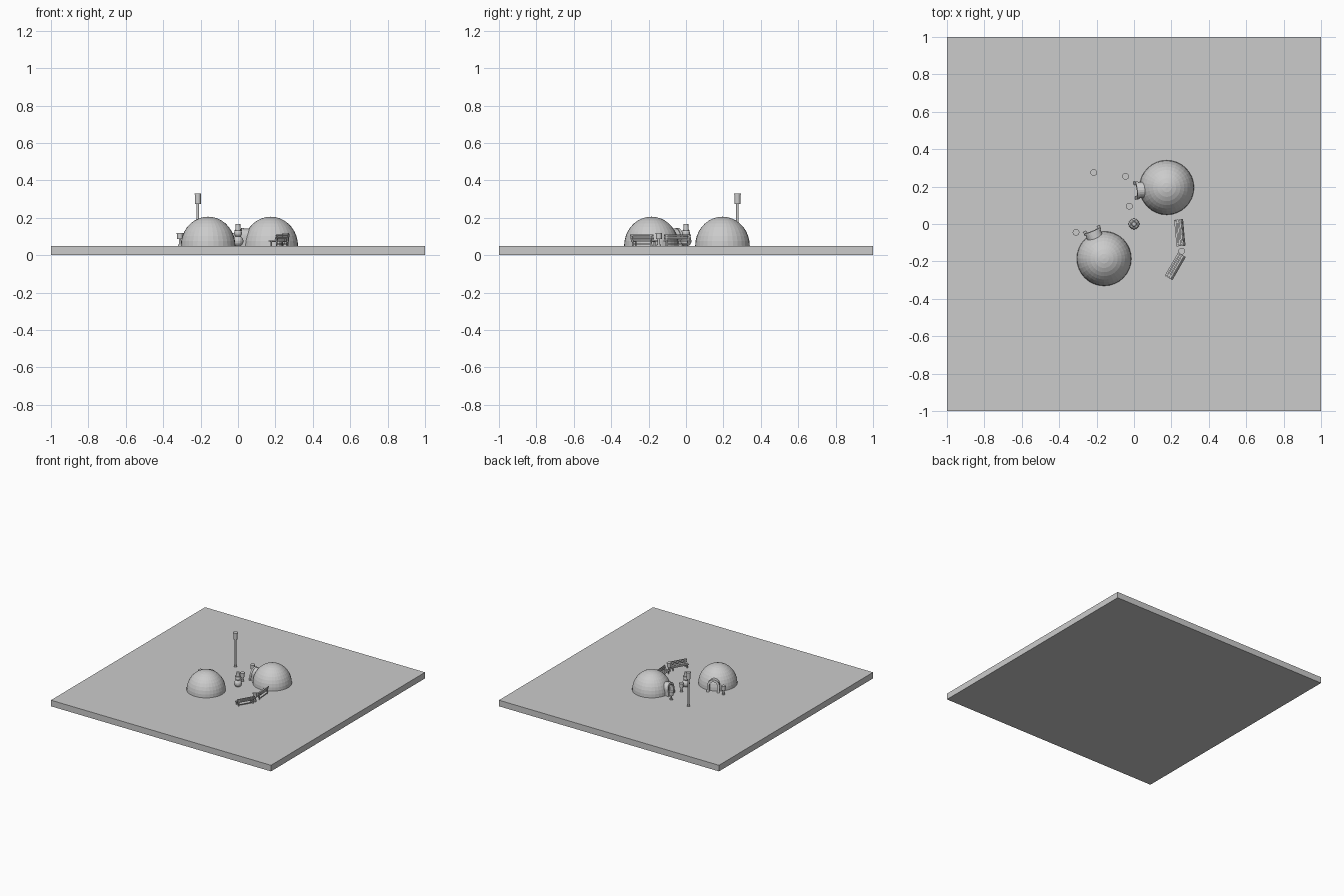
import bpy, math
from mathutils import Matrix, Vector

if "Cube" in bpy.data.objects:
    bpy.data.objects.remove(bpy.data.objects["Cube"])

GROUND = 0.05

def finish(name, mat=None):
    ob = bpy.context.object
    ob.name = name
    if mat is not None:
        ob.matrix_world = mat @ ob.matrix_basis
    return ob

def box(name, loc, size, mat=None, tilt=0.0):
    bpy.ops.mesh.primitive_cube_add(size=1, location=loc, rotation=(tilt, 0, 0))
    bpy.context.object.scale = size
    return finish(name, mat)

def cyl(name, x, y, z0, z1, r0, r1=None, n=16):
    bpy.ops.mesh.primitive_cone_add(vertices=n, radius1=r0, radius2=r0 if r1 is None else r1,
                                    depth=z1 - z0, location=(x, y, (z0 + z1) / 2))
    return finish(name)

def ball(name, x, y, z, r, segs=16, rings=10):
    bpy.ops.mesh.primitive_uv_sphere_add(segments=segs, ring_count=rings, radius=r, location=(x, y, z))
    return finish(name)

# Arched shell running along local x, leaning back towards the top
def arch(name, mat, d0, d1, r_out, r_in, height, lean):
    def outline(r, h):
        pts = [(r, 0)]
        for i in range(13):
            a = math.pi * i / 12
            pts.append((r * math.cos(a), h - r + r * math.sin(a)))
        return pts + [(-r, 0)]
    outer = outline(r_out, height)
    inner = outline(r_in, height - (r_out - r_in))
    n = len(outer)
    verts = []
    for d in (d0, d1):
        for loop in (outer, inner):
            verts += [(d - lean * z / height, y, z) for y, z in loop]
    faces = []
    for i in range(n - 1):
        j = i + 1
        faces += [(i, j, 2 * n + j, 2 * n + i), (n + j, n + i, 3 * n + i, 3 * n + j),
                  (j, i, n + i, n + j), (2 * n + i, 2 * n + j, 3 * n + j, 3 * n + i)]
    for i in (0, n - 1):
        faces.append((i, 2 * n + i, 3 * n + i, n + i))
    me = bpy.data.meshes.new(name)
    me.from_pydata(verts, [], faces)
    me.update()
    ob = bpy.data.objects.new(name, me)
    bpy.context.collection.objects.link(ob)
    ob.matrix_world = mat

# Dome cut flat at the ground by a revolved profile, with its entrance
def igloo(name, x, y, angle):
    segs, rings = 32, 9
    r, h = 0.146, 0.156
    verts = []
    for k in range(rings):
        t = math.pi / 2 * k / rings
        verts += [(r * math.cos(t) * math.cos(2 * math.pi * i / segs),
                   r * math.cos(t) * math.sin(2 * math.pi * i / segs),
                   h * math.sin(t)) for i in range(segs)]
    verts.append((0, 0, h))
    faces = [tuple(reversed(range(segs)))]
    for i in range(segs):
        j = (i + 1) % segs
        for k in range(rings - 1):
            a, b = k * segs, (k + 1) * segs
            faces.append((a + i, a + j, b + j, b + i))
        a = (rings - 1) * segs
        faces.append((a + i, a + j, len(verts) - 1))
    me = bpy.data.meshes.new(name)
    me.from_pydata(verts, [], faces)
    me.update()
    ob = bpy.data.objects.new(name + "_dome", me)
    bpy.context.collection.objects.link(ob)
    ob.location = (x, y, GROUND)
    mat = Matrix.Translation((x, y, GROUND)) @ Matrix.Rotation(math.radians(angle), 4, 'Z')
    arch(name + "_entrance", mat, 0.10, 0.166, 0.043, 0.031, 0.092, 0.016)
    arch(name + "_entrance_rim", mat, 0.160, 0.174, 0.048, 0.031, 0.096, 0.016)

# Post with a lantern on top
def lantern(name, x, y, top, head):
    cyl(name + "_foot", x, y, GROUND, GROUND + 0.008, 0.012)
    cyl(name + "_post", x, y, GROUND, top - head, 0.0065, n=12)
    cyl(name + "_lamp", x, y, top - head, top - 0.006, 0.016)
    cyl(name + "_cap", x, y, top - 0.006, top, 0.018)

# Slatted bench, back on local +y
def bench(name, x, y, angle):
    mat = Matrix.Translation((x, y, GROUND)) @ Matrix.Rotation(math.radians(angle), 4, 'Z')
    for i in range(3):
        box(f"{name}_seat_slat_{i}", (0, -0.018 + 0.013 * i, 0.027), (0.143, 0.010, 0.005), mat)
        box(f"{name}_back_slat_{i}", (0, 0.016 + 0.003 * i, 0.037 + 0.010 * i),
            (0.143, 0.004, 0.007), mat, -0.25)
    for s in (-1, 1):
        box(name + "_front_leg", (s * 0.058, -0.016, 0.013), (0.007, 0.007, 0.026), mat)
        box(name + "_back_leg", (s * 0.058, 0.020, 0.029), (0.007, 0.005, 0.058), mat, -0.1)
        box(name + "_rail", (s * 0.058, 0.001, 0.022), (0.007, 0.038, 0.005), mat)
    box(name + "_stretcher", (0, 0.018, 0.010), (0.116, 0.005, 0.006), mat)

# Ground slab
box("ground_slab", (0, 0, GROUND / 2), (2, 2, GROUND))

igloo("right_igloo", 0.175, 0.195, 185.5)
igloo("left_igloo", -0.16, -0.185, 113)

lantern("tall_lantern", -0.215, 0.275, 0.33, 0.055)
for i, (x, y) in enumerate([(-0.045, 0.255), (-0.025, 0.095), (-0.31, -0.045), (0.255, -0.145)]):
    lantern(f"short_lantern_{i}", x, y, 0.12, 0.034)

bench("upper_bench", 0.244, -0.047, -85)
bench("lower_bench", 0.22, -0.226, -120)

# Snowman
ball("snowman_body", 0, 0, 0.075, 0.029)
ball("snowman_head", 0, 0, 0.117, 0.021)
cyl("hat_brim", 0, 0, 0.131, 0.135, 0.022)
cyl("hat_crown", 0, 0, 0.135, 0.166, 0.015, 0.012)
